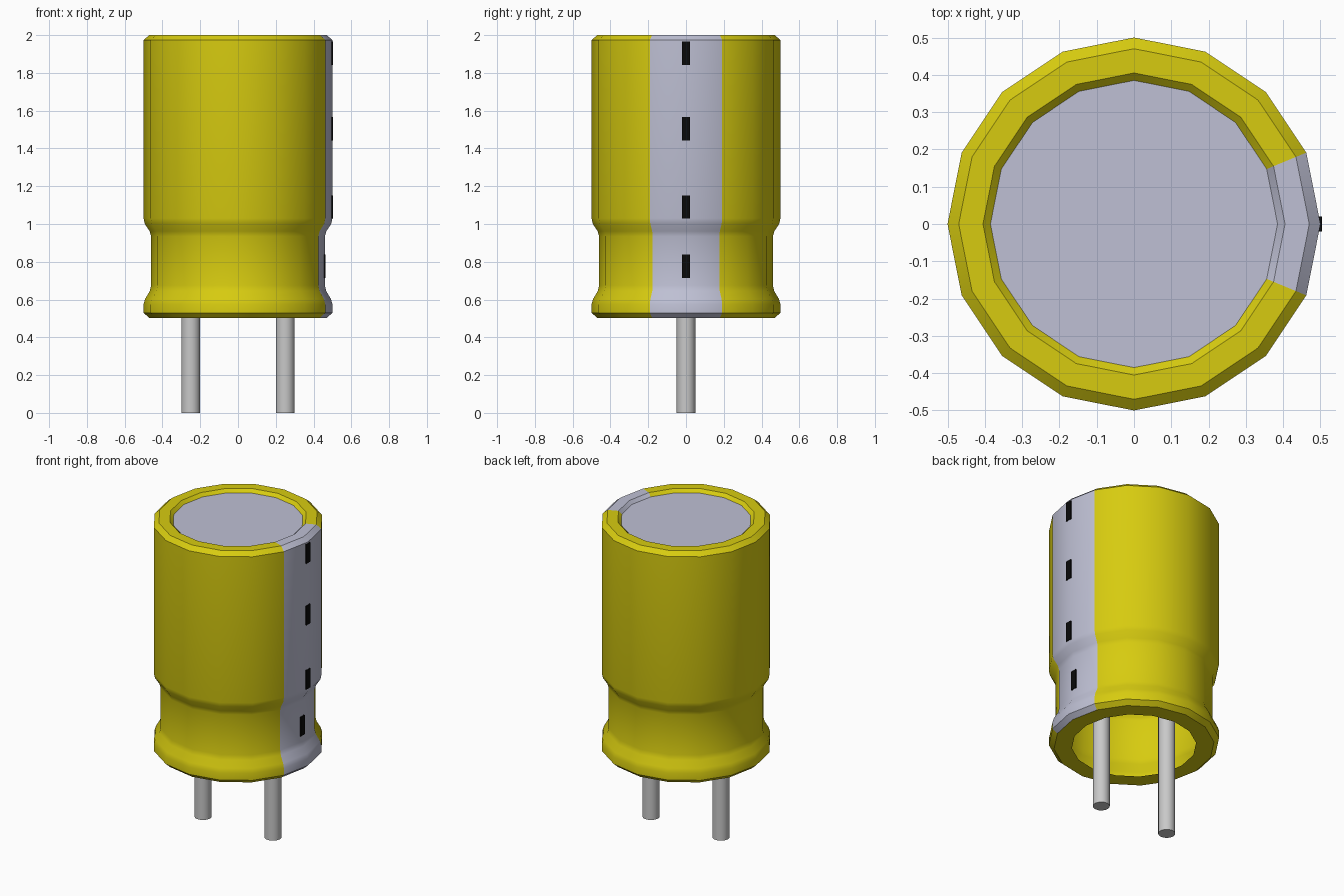
import bpy, bmesh, math

cube = bpy.data.objects.get("Cube")
if cube:
    bpy.data.objects.remove(cube, do_unlink=True)


def material(name, rgb):
    m = bpy.data.materials.new(name)
    m.use_nodes = True
    col = (*rgb, 1.0)
    m.diffuse_color = col
    bsdf = next(n for n in m.node_tree.nodes if n.type == 'BSDF_PRINCIPLED')
    bsdf.inputs["Base Color"].default_value = col
    return m


YELLOW = material("sleeve yellow", (0.68, 0.60, 0.005))
SILVER = material("stripe silver", (0.52, 0.53, 0.66))
METAL = material("lead metal", (0.58, 0.58, 0.58))
BLACK = material("marking black", (0.003, 0.003, 0.003))


def finish(name, bm, mats, smooth=None):
    me = bpy.data.meshes.new(name)
    bm.to_mesh(me)
    bm.free()
    for m in mats:
        me.materials.append(m)
    ob = bpy.data.objects.new(name, me)
    bpy.context.collection.objects.link(ob)
    if smooth:
        bpy.ops.object.select_all(action='DESELECT')
        ob.select_set(True)
        bpy.context.view_layer.objects.active = ob
        bpy.ops.object.shade_smooth_by_angle(angle=math.radians(smooth))
    return ob


def lathe(profile, sides, x=0.0, cap_start=False, cap_end=False):
    """Revolve (radius, z) points, listed bottom to top, about a vertical axis."""
    bm = bmesh.new()
    rings = [[bm.verts.new((x + r * math.cos(2 * math.pi * i / sides),
                            r * math.sin(2 * math.pi * i / sides), z))
              for i in range(sides)] for r, z in profile]
    for a, b in zip(rings, rings[1:]):
        for i in range(sides):
            j = (i + 1) % sides
            bm.faces.new((a[i], a[j], b[j], b[i]))
    if cap_start:
        bm.faces.new(rings[0][::-1])
    if cap_end:
        bm.faces.new(rings[-1])
    return bm


# Sleeve: open underside, crimped neck, rolled top lip
sleeve = [(0.365, 0.503), (0.47, 0.503), (0.5, 0.53), (0.5, 0.575),
          (0.492, 0.603), (0.467, 0.645), (0.46, 0.675), (0.46, 0.935),
          (0.468, 0.962), (0.494, 1.002), (0.5, 1.03), (0.5, 1.974),
          (0.47, 2.0), (0.405, 2.0), (0.385, 1.98)]
bm = lathe(sleeve, 16)
for f in bm.faces:
    c = f.calc_center_median()
    # stripe covers the two columns facing +x, but not the flat underside
    if abs(math.atan2(c.y, c.x)) < math.radians(22.5) and c.z > 0.51:
        f.material_index = 1
finish("sleeve", bm, [YELLOW, SILVER], smooth=38)

# Recessed top disc
bm = bmesh.new()
bmesh.ops.create_circle(bm, cap_ends=True, segments=16, radius=0.385)
for v in bm.verts:
    a = round(math.atan2(v.co.y, v.co.x) / (math.pi / 8)) * math.pi / 8
    v.co = (0.385 * math.cos(a), 0.385 * math.sin(a), 1.98)
bmesh.ops.recalc_face_normals(bm, faces=bm.faces)
for f in bm.faces:
    f.normal_update()
    if f.normal.z < 0:
        f.normal_flip()
finish("top_disc", bm, [SILVER])

# Two wire leads
for side, x in (("right", -0.25), ("left", 0.25)):
    bm = lathe([(0.05, 0.0), (0.05, 0.9)], 16, x, True, True)
    finish(side + "_lead", bm, [METAL], smooth=38)

# Dashes on the stripe: wall radius and centre height
for i, (r, z) in enumerate([(0.46, 0.777), (0.5, 1.09), (0.5, 1.505), (0.5, 1.903)]):
    bm = bmesh.new()
    bmesh.ops.create_cube(bm, size=1)
    for v in bm.verts:
        v.co = (r - 0.001 + v.co.x * 0.009, v.co.y * 0.04, z + v.co.z * 0.124)
    finish(f"stripe_dash_{i + 1}", bm, [BLACK])
